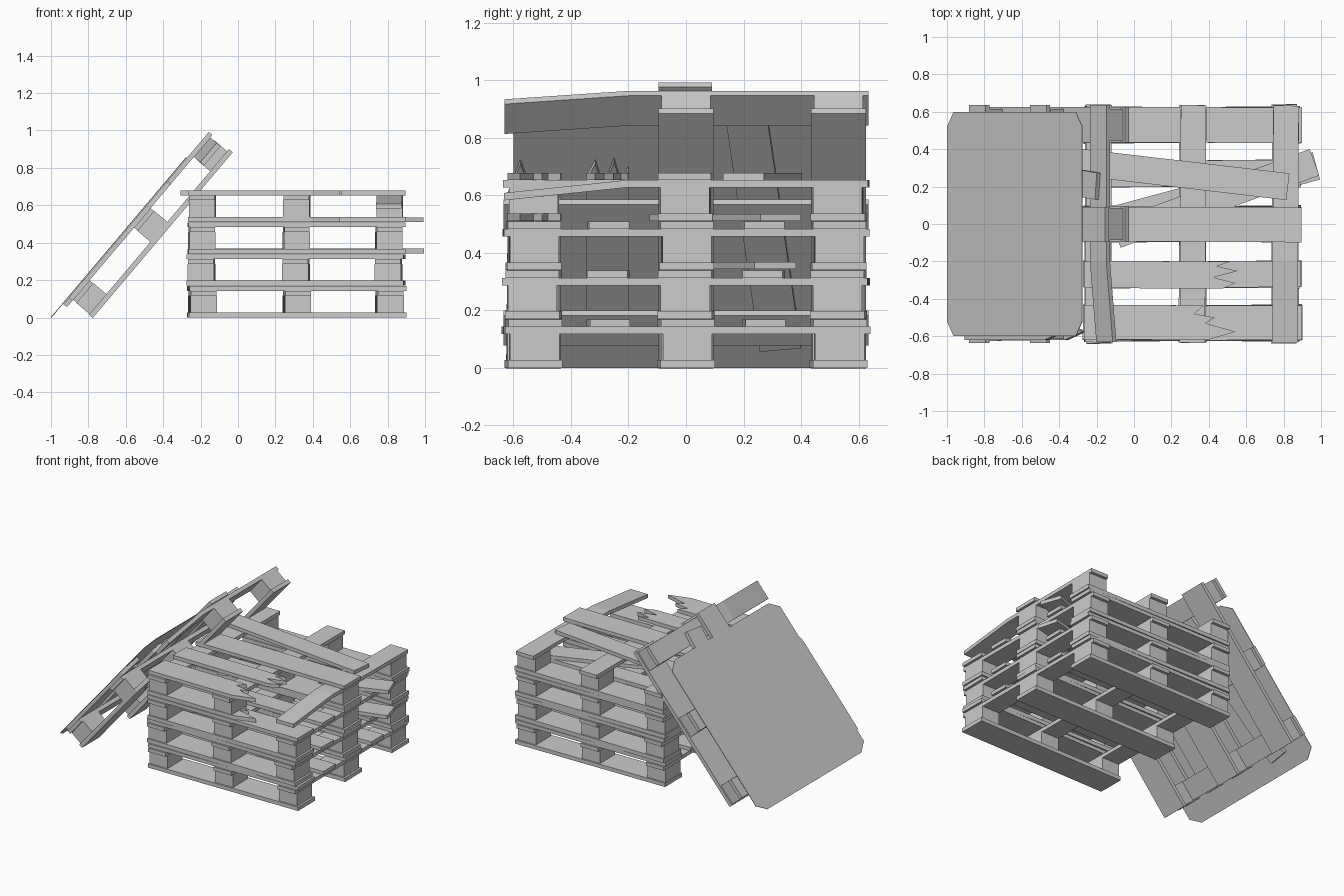
import bpy, bmesh
from math import radians, cos, sin
from mathutils import Matrix, Vector

if "Cube" in bpy.data.objects:
    bpy.data.objects.remove(bpy.data.objects["Cube"])


def prism(name, pts, depth, mat):
    """Extrude a 2D outline upward by depth, then place it with mat."""
    bm = bmesh.new()
    face = bm.faces.new([bm.verts.new((x, y, 0)) for x, y in pts])
    ext = bmesh.ops.extrude_face_region(bm, geom=[face])
    verts = [v for v in ext["geom"] if isinstance(v, bmesh.types.BMVert)]
    bmesh.ops.translate(bm, verts=verts, vec=(0, 0, depth))
    bmesh.ops.recalc_face_normals(bm, faces=bm.faces)
    mesh = bpy.data.meshes.new(name)
    bm.to_mesh(mesh)
    bm.free()
    ob = bpy.data.objects.new(name, mesh)
    ob.matrix_world = mat
    bpy.context.collection.objects.link(ob)


def rect(x0, x1, y0, y1):
    return [(x0, y0), (x1, y0), (x1, y1), (x0, y1)]


def flat(name, pts, z0, z1, mat):
    prism(name, pts, z1 - z0, mat @ Matrix.Translation((0, 0, z0)))


# Layer heights inside one pallet
BASE, BLOCK, CROSS, DECK = 0.027, 0.117, 0.143, 0.168
HALF = 0.58
CROSS_X = (-0.505, 0.0, 0.495)
OUTER_Y = 0.53
JAG_FRONT = [(0.08, -0.62), (0.23, -0.575), (0.07, -0.53), (0.12, -0.50), (0.01, -0.48), (0.06, -0.435)]
JAG_SECOND = [(0.16, -0.345), (0.23, -0.315), (0.11, -0.285), (0.24, -0.25), (0.13, -0.225), (0.2, -0.2)]


def pallet(tag, mat, damaged=False):
    # Bottom runners
    for i, y in enumerate((-OUTER_Y, 0, OUTER_Y)):
        pts = rect(-HALF, HALF, y - 0.095, y + 0.095)
        if damaged and i == 0:
            pts = [(-HALF, -0.435), (-HALF, -0.625)] + JAG_FRONT
        flat(f"{tag}_runner_{i}", pts, 0, BASE, mat)
        # Spacer blocks; the damaged pallet has lost one corner block
        for j, x in enumerate(CROSS_X):
            if damaged and i == 0 and j == 2:
                continue
            flat(f"{tag}_block_{i}{j}", rect(x - 0.07, x + 0.07, y - 0.085, y + 0.085), BASE, BLOCK, mat)
    # Cross boards, one bent downward where its block is missing
    for j, x in enumerate(CROSS_X):
        if damaged and j == 2:
            prof = [(-0.63, BLOCK - 0.045), (-0.2, BLOCK), (0.635, BLOCK),
                    (0.635, CROSS), (-0.2, CROSS), (-0.63, CROSS - 0.045)]
            # profile (y, z) extruded along x
            axes = Matrix(((0, 0, 1, x - 0.068), (1, 0, 0, 0), (0, 1, 0, 0), (0, 0, 0, 1)))
            prism(f"{tag}_bent_cross_board", prof, 0.136, mat @ axes)
        else:
            flat(f"{tag}_cross_board_{j}", rect(x - 0.068, x + 0.068, -0.635, 0.635), BLOCK, CROSS, mat)
    # Deck boards
    if not damaged:
        for i, (y, w) in enumerate(((-0.53, 0.185), (-0.27, 0.14), (0, 0.185), (0.27, 0.14), (0.53, 0.185))):
            flat(f"{tag}_deck_board_{i}", rect(-HALF, HALF, y - w / 2, y + w / 2), CROSS, DECK, mat)
        return
    flat(f"{tag}_deck_middle", rect(-HALF, HALF, -0.095, 0.09), CROSS, DECK, mat)
    flat(f"{tag}_broken_deck_front", [(-HALF, -0.435), (-HALF, -0.62)] + JAG_FRONT, CROSS, DECK, mat)
    flat(f"{tag}_broken_deck_second", [(-HALF, -0.2), (-HALF, -0.345)] + JAG_SECOND, CROSS, DECK, mat)
    skew = mat @ Matrix.Translation((-0.055, 0.265, 0)) @ Matrix.Rotation(radians(-6.4), 4, 'Z')
    flat(f"{tag}_skewed_deck_board", rect(-0.565, 0.565, -0.072, 0.072), CROSS, DECK, skew)


# Stack of four pallets, slightly turned against each other
for n, (cx, ang) in enumerate(((0.315, 0.6), (0.31, -0.4), (0.312, 0.3), (0.315, -0.3))):
    place = Matrix.Translation((cx, 0, 0.17 * n)) @ Matrix.Rotation(radians(ang), 4, 'Z')
    pallet(f"stack_{n + 1}", place, damaged=(n == 3))

# Loose boards sticking out between the pallets
for name, end, z, deg in (("loose_board_low", (0.975, 0.31), 0.343, 15),
                          ("loose_board_high", (0.965, 0.33), 0.510, 20)):
    m = Matrix.Translation((end[0], end[1], z)) @ Matrix.Rotation(radians(deg), 4, 'Z')
    flat(name, rect(-1.13, 0, -0.075, 0.075), 0, 0.025, m)

# Leaning frame: x runs up the slope, z points away from the stack
TILT = radians(49.8)
slope = Matrix.Translation((-0.997, 0, 0)) @ Matrix.Rotation(-TILT, 4, 'Y')
pallet("leaning", slope @ Matrix.Translation((0.72, 0, -DECK - 0.002)), damaged=True)

# Thin sheet with clipped corners resting on the leaning pallet
L, W, cx, cy = 1.12, 0.6, 0.055, 0.08
sheet = [(cx, -W), (L - cx, -W), (L, -W + cy), (L, W - cy), (L - cx, W), (cx, W), (0, W - cy), (0, -W + cy)]
flat("sheet", sheet, 0, 0.004, slope)
